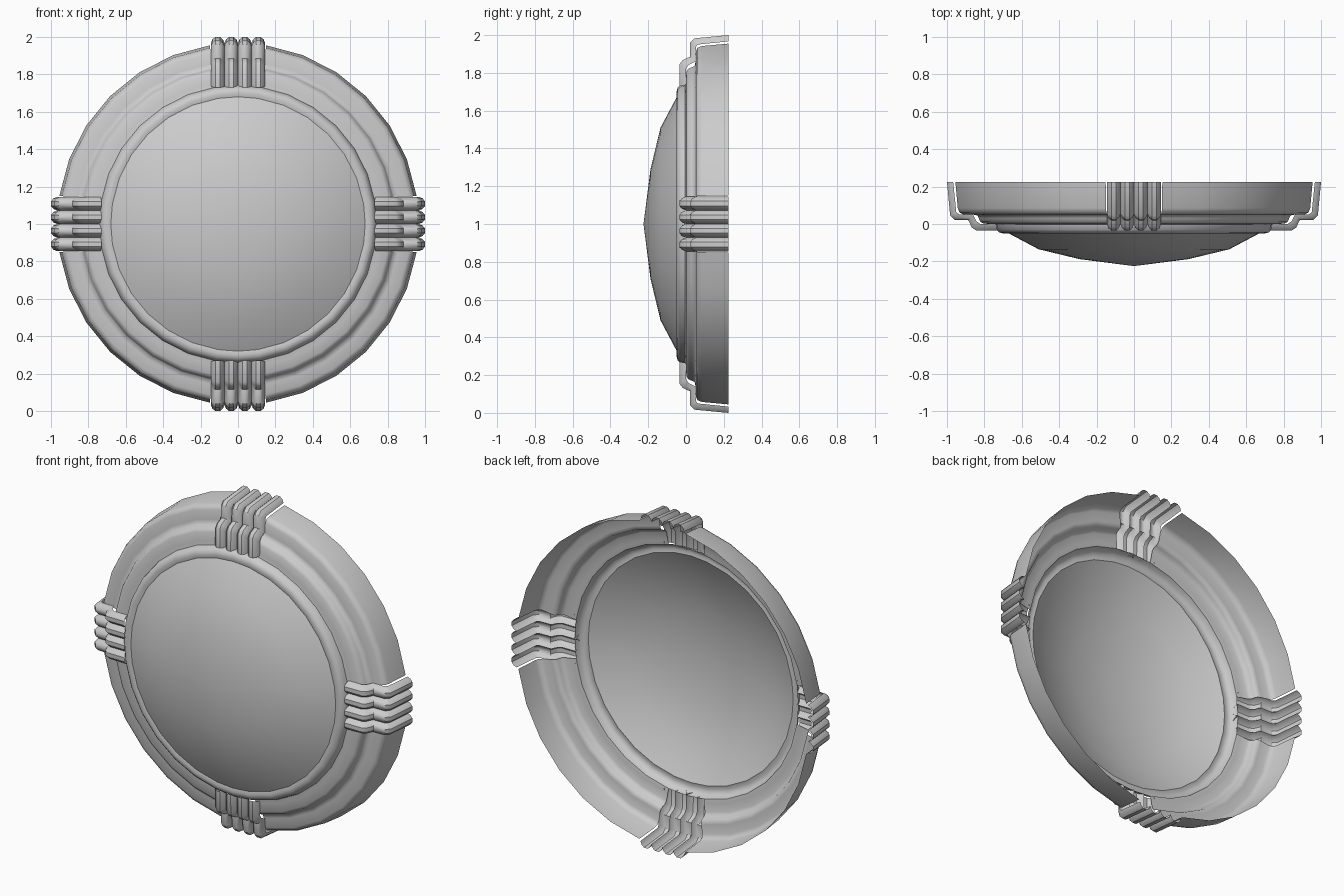
import bpy, math

if "Cube" in bpy.data.objects:
    bpy.data.objects.remove(bpy.data.objects["Cube"])

CENTRE_Z = 1.0


def add_mesh(name, verts, faces, angle):
    mesh = bpy.data.meshes.new(name)
    mesh.from_pydata(verts, [], faces)
    mesh.update()
    obj = bpy.data.objects.new(name, mesh)
    bpy.context.collection.objects.link(obj)
    bpy.ops.object.select_all(action='DESELECT')
    obj.select_set(True)
    bpy.context.view_layer.objects.active = obj
    bpy.ops.object.shade_smooth_by_angle(angle=math.radians(angle))
    return obj


def strip_faces(rows, cols, closed=False):
    faces = []
    for i in range(rows if closed else rows - 1):
        a, b = i * cols, ((i + 1) % rows) * cols
        faces += [(a + j, a + j + 1, b + j + 1, b + j) for j in range(cols - 1)]
    return faces


def spin(name, profile, angles, closed, angle=60):
    """Turn an (r, y) profile round the y axis through the given angles."""
    verts = [(r * math.cos(math.radians(a)), y, CENTRE_Z + r * math.sin(math.radians(a)))
             for a in angles for r, y in profile]
    return add_mesh(name, verts, strip_faces(len(angles), len(profile), closed), angle)


quarter = [9 + 12 * k for k in range(7)]
full = [q * 90 + a for q in range(4) for a in [0] + quarter]

# Stepped outer rim, in four arcs that stop at the clips
rim = [(0.967, 0.225), (0.954, 0.085), (0.945, 0.062), (0.925, 0.052), (0.87, 0.05),
       (0.847, 0.046), (0.84, 0.03), (0.832, 0.012), (0.815, 0.002), (0.765, 0.0),
       (0.742, -0.004)]
for q in range(4):
    spin(f"rim_arc_{q + 1}", rim, [q * 90 + a for a in quarter], False)

# Full inner ring holding the dome
ring = [(0.742, -0.004), (0.735, -0.03), (0.72, -0.045), (0.70, -0.05), (0.68, -0.045)]
spin("inner_ring", ring, full, True)

# Shallow front dome
dome = [(0.68, -0.045), (0.51, -0.135), (0.29, -0.188)]
verts = [(r * math.cos(math.radians(a)), y, CENTRE_Z + r * math.sin(math.radians(a)))
         for a in full for r, y in dome]
faces = strip_faces(len(full), 3, True)
tip = len(verts)
verts.append((0, -0.225, CENTRE_Z))
faces += [(i * 3 + 2, tip, ((i + 1) % len(full)) * 3 + 2) for i in range(len(full))]
add_mesh("dome", verts, faces, 60)

# Ribbed clips: four ridges swept along a stepped path
ridge = [(1.0, 0.225), (0.983, 0.045), (0.96, 0.022), (0.885, 0.02),
         (0.868, -0.018), (0.845, -0.034), (0.73, -0.035)]
valley = [(0.967, 0.225), (0.95, 0.062), (0.935, 0.052), (0.86, 0.05),
          (0.842, 0.014), (0.822, 0.0), (0.735, 0.0)]
pitch = 0.0725
section = [(-2 * pitch, 0)]
for k in range(4):
    left = (k - 2) * pitch
    section += [(left + 0.008, 0.6), (left + 0.024, 1), (left + pitch - 0.024, 1),
                (left + pitch - 0.008, 0.6), (left + pitch, 0)]

for q in range(4):
    c, s = math.cos(q * math.pi / 2), math.sin(q * math.pi / 2)
    verts = []
    for t, h in section:
        for (vr, vy), (rr, ry) in zip(valley, ridge):
            r, y = vr + (rr - vr) * h, vy + (ry - vy) * h
            verts.append((r * c - t * s, y, CENTRE_Z + r * s + t * c))
    add_mesh(f"clip_{q + 1}", verts, strip_faces(len(section), len(ridge)), 40)
